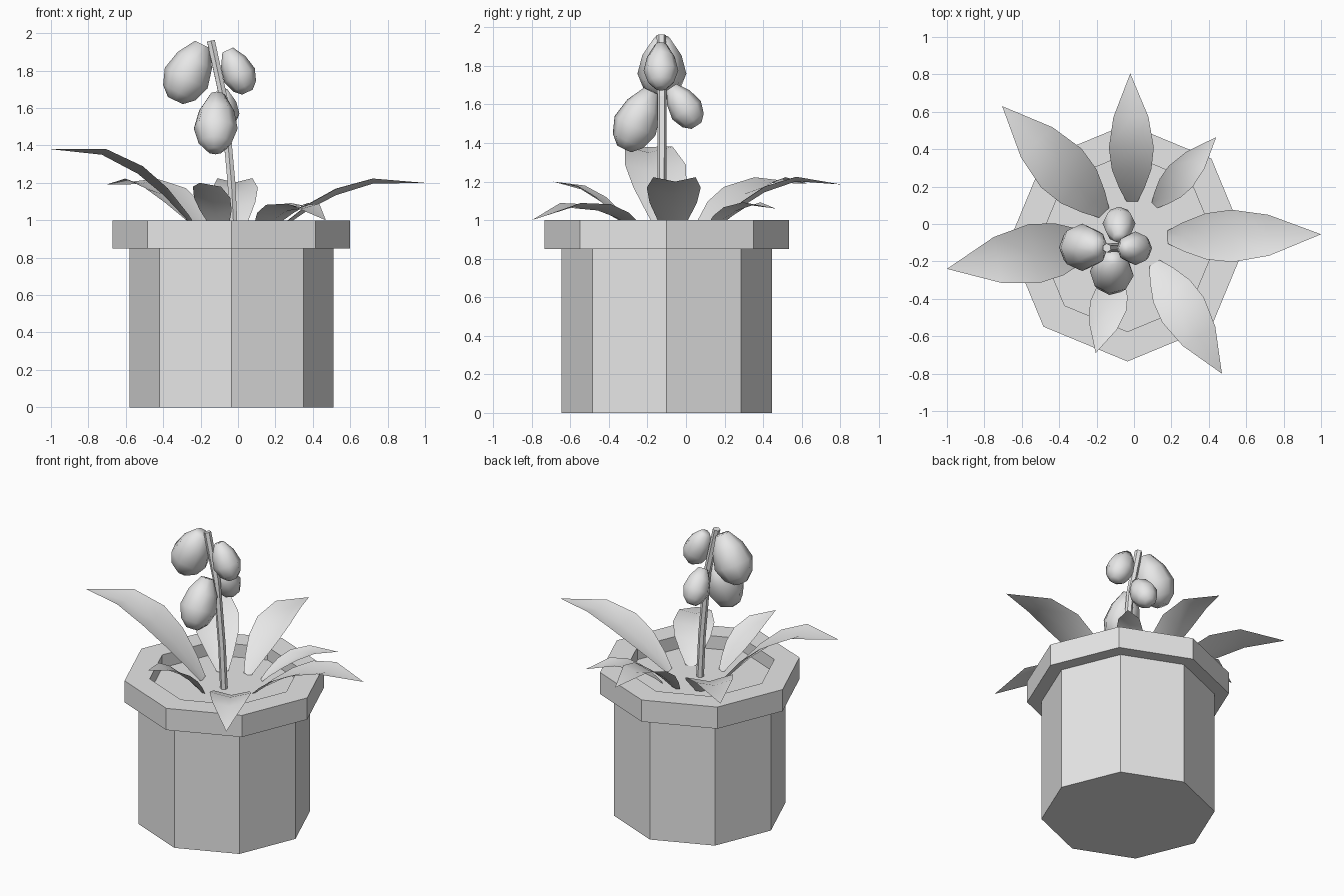
import bpy, math
from mathutils import Vector

if "Cube" in bpy.data.objects:
    bpy.data.objects.remove(bpy.data.objects["Cube"], do_unlink=True)

grey = bpy.data.materials.new("plain grey")
grey.use_nodes = True
grey.diffuse_color = (0.8, 0.8, 0.8, 1)
grey.node_tree.nodes["Principled BSDF"].inputs["Base Color"].default_value = (0.8, 0.8, 0.8, 1)


def make_object(name, verts, faces, smooth=False):
    mesh = bpy.data.meshes.new(name)
    mesh.from_pydata(verts, [], faces)
    mesh.materials.append(grey)
    for poly in mesh.polygons:
        poly.use_smooth = smooth
    obj = bpy.data.objects.new(name, mesh)
    bpy.context.collection.objects.link(obj)
    return obj


def loft(name, rings, sides, smooth=False):
    """Skin circular rings given as (centre, axis, radius), capping both ends."""
    verts, faces = [], []
    for centre, axis, radius in rings:
        turn = axis.to_track_quat('Z', 'Y')
        for i in range(sides):
            a = math.tau * i / sides
            verts.append(centre + turn @ Vector((radius * math.cos(a), radius * math.sin(a), 0)))
    for r in range(len(rings) - 1):
        for i in range(sides):
            j = (i + 1) % sides
            a, b = r * sides, (r + 1) * sides
            faces.append((a + i, a + j, b + j, b + i))
    faces.append(tuple(reversed(range(sides))))
    faces.append(tuple(range(len(verts) - sides, len(verts))))
    return make_object(name, verts, faces, smooth)


# Octagonal pot: wall, overhanging rim, inner wall and soil
UP = Vector((0, 0, 1))
pot_profile = [(0.545, 0), (0.545, 0.85), (0.635, 0.85), (0.635, 1), (0.475, 1), (0.475, 0.91)]
loft("pot", [(Vector((-0.035, -0.10, z)), UP, r) for r, z in pot_profile], 8)

# Leaning flower stem
stem_path = [(-0.02, -0.125, 0.9), (-0.035, -0.125, 1.2), (-0.075, -0.125, 1.64), (-0.145, -0.128, 1.96)]
stem_points = [Vector(p) for p in stem_path]
stem_rings = []
for i, p in enumerate(stem_points):
    axis = stem_points[min(i + 1, 3)] - stem_points[max(i - 1, 0)]
    stem_rings.append((p, axis, 0.024))
loft("stem", stem_rings, 6)


# Egg-shaped buds hanging outward from the stem
def bud(name, top, bottom, radius):
    top, bottom = Vector(top), Vector(bottom)
    shape = [(0, 0.35), (0.28, 0.8), (0.6, 1), (0.86, 0.75), (1, 0.35)]
    loft(name, [(top.lerp(bottom, t), bottom - top, radius * r) for t, r in shape], 8, True)


bud("bud_upper_right", (-0.19, -0.125, 1.94), (-0.335, -0.125, 1.64), 0.127)
bud("bud_upper_left", (-0.055, -0.13, 1.91), (0.05, -0.13, 1.685), 0.09)
bud("bud_front", (-0.11, -0.18, 1.67), (-0.125, -0.32, 1.37), 0.118)
bud("bud_back", (-0.08, -0.075, 1.69), (-0.08, 0.055, 1.49), 0.088)


# Arching leaves: folded along the midrib, tapering to a point
def leaf(name, base, tip, mid_z, tip_z, half_width):
    base, tip = Vector(base), Vector(tip)
    along = (tip - base).normalized()
    side = Vector((-along.y, along.x))
    z0 = 0.91
    bend = 2 * (tip_z + z0) - 4 * mid_z
    slope = tip_z - z0 - bend
    verts, faces = [], []
    for t, w in [(0, 0.25), (0.1, 0.55), (0.25, 0.88), (0.42, 1), (0.66, 0.78)]:
        p, z = base.lerp(tip, t), z0 + slope * t + bend * t * t
        for s in (-1, 0, 1):
            edge = p + side * s * w * half_width
            verts.append((edge.x, edge.y, z + abs(s) * w * half_width * 0.25))
    verts.append((tip.x, tip.y, tip_z))
    for k in range(0, 12, 3):
        for c in (k, k + 1):
            faces.append((c + 1, c, c + 3, c + 4))
    faces += [(13, 12, 15), (14, 13, 15)]
    make_object(name, verts, faces, True)


leaf("leaf_left", (0.18, -0.07), (1.0, -0.055), 1.16, 1.20, 0.14)
leaf("leaf_back", (-0.01, 0.12), (-0.02, 0.805), 1.17, 1.185, 0.12)
leaf("leaf_back_left", (0.11, 0.10), (0.44, 0.465), 1.06, 1.06, 0.085)
leaf("leaf_back_right", (-0.16, 0.06), (-0.705, 0.63), 1.16, 1.19, 0.15)
leaf("leaf_front_left", (0.11, -0.21), (0.47, -0.80), 1.06, 1.0, 0.13)
leaf("leaf_front", (-0.09, -0.26), (-0.205, -0.69), 1.12, 1.2, 0.1)
leaf("leaf_right", (-0.2, -0.1), (-1.0, -0.24), 1.29, 1.38, 0.16)
